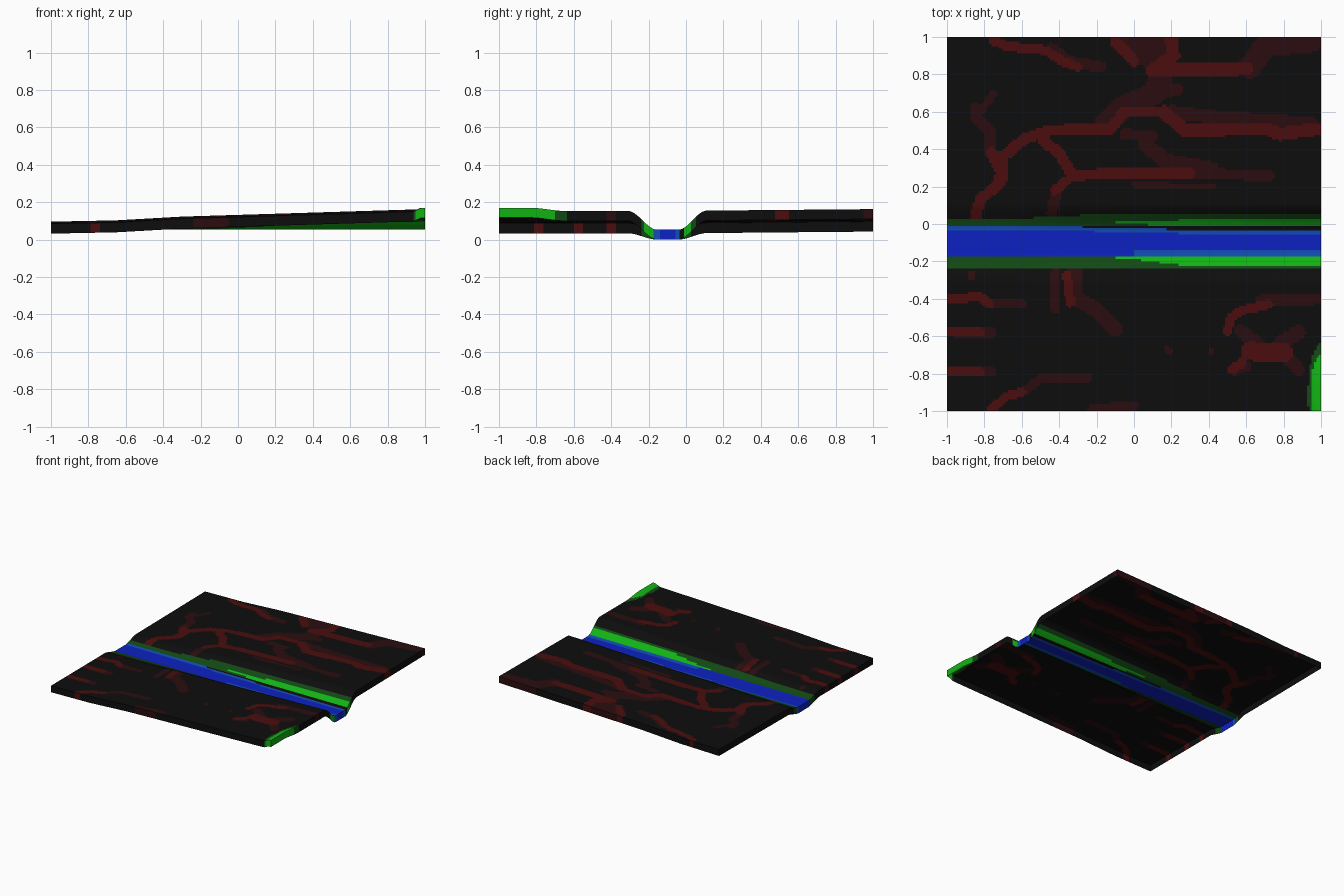
import bpy
import bmesh
from math import hypot
from mathutils import Vector
from mathutils.geometry import intersect_point_line

cube = bpy.data.objects.get("Cube")
if cube:
    bpy.data.objects.remove(cube)

# Palette
PALETTE = {
    "black_ground": (.0042, .0042, .0042),
    "red_vein": (.07, .0042, .0042),
    "dark_red_vein": (.024, .0042, .005),
    "deep_water": (.0042, .015, .54),
    "shallow_water": (.006, .075, .47),
    "dark_grass": (.006, .065, .007),
    "bright_grass": (.006, .45, .007),
}
NAMES = list(PALETTE)
materials = []
for name, colour in PALETTE.items():
    material = bpy.data.materials.new(name)
    material.use_nodes = True
    material.diffuse_color = (*colour, 1)
    shader = material.node_tree.nodes["Principled BSDF"]
    shader.inputs["Base Color"].default_value = (*colour, 1)
    shader.inputs["Roughness"].default_value = 1
    materials.append(material)

# Vein paths: half width, then the points along the path
back_veins = [
    (.025, (-.75, .98), (-.68, .95), (-.48, .93), (-.38, .87), (-.3, .84)),
    (.03, (-.1, .98), (0, .87)),
    (.035, (.2, 1), (.21, .9), (.1, .82), (.6, .83)),
    (.03, (-.85, .03), (-.82, .13), (-.72, .22), (-.7, .36), (-.58, .46)),
    (.03, (-.58, .46), (-.45, .5), (-.13, .51), (-.05, .6), (.16, .6)),
    (.035, (.16, .6), (.27, .5), (.7, .51), (.78, .48), (1, .51)),
    (.03, (-.48, .44), (-.4, .38), (-.33, .26), (-.1, .27), (.3, .27)),
    (.025, (-.34, .25), (-.42, .18)),
    (.03, (-.76, .38), (-.7, .25)),
]
front_veins = [
    (.025, (-.36, -.27), (-.34, -.42)),
    (.025, (-1, -.4), (-.82, -.39), (-.77, -.43)),
    (.025, (-1, -.58), (-.82, -.58)),
    (.022, (-1, -.79), (-.82, -.79)),
    (.025, (-.76, -.99), (-.68, -.92), (-.6, -.9)),
    (.025, (.72, -.43), (.58, -.46), (.52, -.5), (.5, -.57)),
    (.025, (.52, -.78), (.58, -.74)),
    (.05, (.62, -.68), (.8, -.69)),
]
back_shades = [
    (.03, (-.44, .94), (-.35, .87), (-.18, .84)),
    (.05, (-.06, .97), (.18, .96)),
    (.05, (.05, .9), (.15, .86)),
    (.06, (.62, .84), (.7, .95), (.95, .98)),
    (.06, (.14, .77), (.1, .69), (-.05, .63), (-.15, .54)),
    (.03, (.14, .7), (.23, .72)),
    (.035, (.2, .6), (.45, .57), (.95, .54)),
    (.03, (-.77, .38), (-.77, .5), (-.85, .58), (-.85, .62)),
    (.02, (-.82, .6), (-.75, .7)),
    (.04, (.06, .43), (.16, .34), (.42, .29)),
    (.03, (.3, .27), (.72, .26)),
    (.015, (0, .21), (.42, .2)),
    (.03, (-.41, .19), (-.44, .06)),
    (.03, (-.05, .48), (.1, .47)),
]
front_shades = [
    (.025, (-.42, -.26), (-.42, -.45)),
    (.04, (-.32, -.25), (-.31, -.4), (-.2, -.46), (-.1, -.56)),
    (.025, (-.78, -.43), (-.6, -.43)),
    (.015, (-.87, -.26), (-.87, -.29)),
    (.03, (-.95, -.58), (-.77, -.58)),
    (.025, (-.9, -.79), (-.76, -.79)),
    (.025, (-.6, -.9), (-.5, -.83), (-.25, -.82)),
    (.025, (-.22, -.99), (0, -.97)),
    (.03, (.68, -.41), (1, -.4)),
    (.035, (.57, -.57), (.66, -.64)),
    (.04, (.78, -.64), (.88, -.58)),
    (.035, (.82, -.71), (.88, -.78)),
    (.03, (.6, -.76), (.54, -.78)),
    (.018, (.18, -.67), (.19, -.68)),
    (.015, (.41, -.68), (.41, -.69)),
]

DEPTH = .053          # height of the edge walls, also the water level
NORTH, SOUTH = -.01, -.175   # banks of the river


def smoothstep(low, high, value):
    t = min(1, max(0, (value - low) / (high - low)))
    return t * t * (3 - 2 * t)


def lerp_profile(points, value):
    for (a, za), (b, zb) in zip(points, points[1:]):
        if value <= b:
            return za + (zb - za) * (value - a) / (b - a)
    return points[-1][1]


def knoll(x, y, scale):
    """Above zero inside the grassy knoll at the front left corner."""
    return 1 - hypot((x - 1) / (.07 * scale), (y + .92) / (.28 * scale))


def height(x, y):
    land = lerp_profile([(-1, .087), (-.65, .094), (-.3, .114), (1, .154)], x)
    land += .009 * y if y > 0 else .002 * y
    land += .018 * smoothstep(0, .7, knoll(x, y, 1))
    bank = smoothstep(NORTH - .03, .11, y) + smoothstep(SOUTH + .02, -.31, y)
    return DEPTH + (land - DEPTH) * min(1, bank)


def on_path(paths, x, y):
    point = Vector((x, y))
    for half_width, *points in paths:
        for a, b in zip(points, points[1:]):
            a, b = Vector(a), Vector(b)
            along = intersect_point_line(point, a, b)[1]
            nearest = a.lerp(b, min(1, max(0, along)))
            if (point - nearest).length < half_width:
                return True
    return False


def land_colour(x, y, veins, shades):
    if knoll(x, y, .8) > 0:
        return "bright_grass"
    if knoll(x, y, 1) > 0:
        return "dark_grass"
    if on_path(veins, x, y):
        return "red_vein"
    if on_path(shades, x, y):
        return "dark_red_vein"
    return "black_ground"


def back_colour(x, y):
    grow = smoothstep(-.15, .5, x)
    if x > -.1 and abs(y - .006) < .006 + .014 * grow:
        return "bright_grass"
    if y < .03 + .025 * smoothstep(-.7, 0, x):
        return "dark_grass"
    return land_colour(x, y, back_veins, back_shades)


def front_colour(x, y):
    if x > -.1 and y > -.185 - .045 * smoothstep(-.1, .4, x):
        return "bright_grass"
    if y > -.24:
        return "dark_grass"
    return land_colour(x, y, front_veins, front_shades)


def river_colour(x, y):
    shore = -.012 - .022 * smoothstep(-.6, .6, x)
    if y > shore:
        return "black_ground" if x > -.5 else "shallow_water"
    if y > shore - .022 or (x > 0 and y < -.145):
        return "shallow_water"
    return "deep_water"


def sheet(name, y_low, y_high, colour_rule, columns=160):
    """A draped strip of terrain with walls hanging from its outer edges."""
    rows = max(14, round((y_high - y_low) * 80))
    bm = bmesh.new()
    bmesh.ops.create_grid(bm, x_segments=columns, y_segments=rows, size=1)
    for v in bm.verts:
        x, y = v.co.x, y_low + (y_high - y_low) * (v.co.y + 1) / 2
        v.co = (x, y, height(x, y))

    def outer(edge):
        return any(all(abs(abs(v.co[axis]) - 1) < 1e-4 for v in edge.verts)
                   for axis in (0, 1))

    rim = [e for e in bm.edges if e.is_boundary and outer(e)]
    walls = bmesh.ops.extrude_edge_only(bm, edges=rim)["geom"]
    for v in walls:
        if isinstance(v, bmesh.types.BMVert):
            v.co.z -= DEPTH
    bm.normal_update()
    for f in bm.faces:
        c = f.calc_center_median()
        out = Vector((0, 0, 1))
        if abs(f.normal.z) < .01:
            out = Vector((c.x, 0, 0)) if abs(c.x) > .9999 else Vector((0, c.y, 0))
        if f.normal.dot(out) < 0:
            f.normal_flip()
        f.material_index = NAMES.index(colour_rule(c.x, c.y))
    mesh = bpy.data.meshes.new(name)
    bm.to_mesh(mesh)
    bm.free()
    for material in materials:
        mesh.materials.append(material)
    obj = bpy.data.objects.new(name, mesh)
    bpy.context.collection.objects.link(obj)
    bpy.ops.object.select_all(action="DESELECT")
    obj.select_set(True)
    bpy.context.view_layer.objects.active = obj
    bpy.ops.object.shade_smooth_by_angle()


# Terrain parts
sheet("back_land", NORTH, 1, back_colour)
sheet("river", SOUTH, NORTH, river_colour)
sheet("front_land", -1, SOUTH, front_colour)
